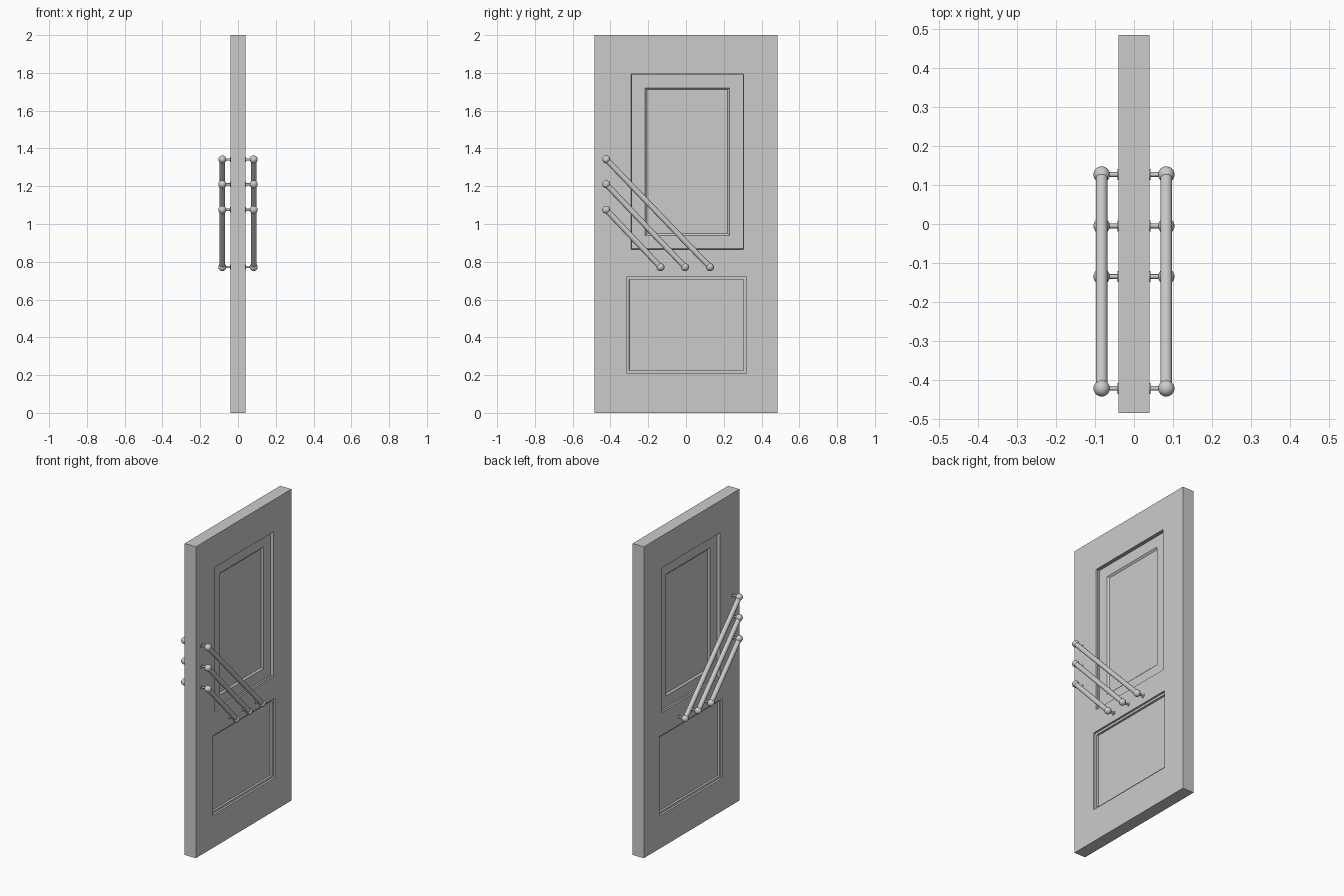
import bpy, bmesh
from mathutils import Vector

cube = bpy.data.objects.get("Cube")
if cube:
    bpy.data.objects.remove(cube, do_unlink=True)

grey = bpy.data.materials.new("plain_grey")
grey.use_nodes = True
COLOUR = (0.6, 0.6, 0.6, 1)
grey.diffuse_color = COLOUR
grey.node_tree.nodes["Principled BSDF"].inputs["Base Color"].default_value = COLOUR

HALF_THICK, HALF_WIDTH, HEIGHT = 0.04, 0.485, 2.0


def make_door(name, panels):
    """Slab with stepped recesses on both broad faces."""
    bm = bmesh.new()
    bmesh.ops.create_cube(bm, size=1)
    for v in bm.verts:
        v.co = Vector((v.co.x * 2 * HALF_THICK, v.co.y * 2 * HALF_WIDTH, (v.co.z + 0.5) * HEIGHT))
    # score the slab along every panel edge
    for y0, y1, z0, z1, _ in panels:
        cuts = [((0, y, 0), (0, 1, 0)) for y in (y0, y1)]
        cuts += [((0, 0, z), (0, 0, 1)) for z in (z0, z1)]
        for point, normal in cuts:
            geom = bm.verts[:] + bm.edges[:] + bm.faces[:]
            bmesh.ops.bisect_plane(bm, geom=geom, plane_co=point, plane_no=normal)
    # sink each panel step by step
    for y0, y1, z0, z1, steps in panels:
        for side in (-1, 1):
            inside = []
            for f in bm.faces:
                c = f.calc_center_median()
                if f.normal.x * side > 0.9 and y0 < c.y < y1 and z0 < c.z < z1:
                    inside.append(f)
            if len(inside) > 1:
                inside = bmesh.ops.dissolve_faces(bm, faces=inside)["region"]
            for width, depth in steps:
                bmesh.ops.inset_individual(bm, faces=inside, thickness=width,
                                           depth=-depth, use_even_offset=True)
    mesh = bpy.data.meshes.new(name)
    bm.to_mesh(mesh)
    bm.free()
    mesh.materials.append(grey)
    bpy.context.collection.objects.link(bpy.data.objects.new(name, mesh))


def finish(name):
    ob = bpy.context.object
    ob.name = name
    ob.data.materials.append(grey)
    bpy.ops.object.shade_smooth_by_angle()


def rod(name, a, b, radius):
    a, b = Vector(a), Vector(b)
    bpy.ops.mesh.primitive_cylinder_add(
        vertices=24, radius=radius, depth=(b - a).length, location=(a + b) / 2,
        rotation=(b - a).to_track_quat("Z", "Y").to_euler())
    finish(name)


def ball(name, centre, radius):
    bpy.ops.mesh.primitive_uv_sphere_add(segments=24, ring_count=16, radius=radius, location=centre)
    finish(name)


# door slab: y range, z range, then (inset width, extra depth) steps
WALL = 0.0005
make_door("door_slab", [
    (-0.29, 0.305, 0.865, 1.795,
     [(WALL, 0.01), (0.003, 0), (WALL, 0.01), (0.07, 0), (0.01, 0.01)]),
    (-0.315, 0.32, 0.21, 0.72,
     [(WALL, 0.012), (0.014, 0), (WALL, 0.013)]),
])

# three slanted pull bars on each side
BAR_X, EDGE_Y, LOW_Z = 0.083, -0.422, 0.772
for side, label in ((1, "left"), (-1, "right")):
    for i, (top_z, low_y) in enumerate([(1.075, -0.135), (1.21, -0.005), (1.342, 0.127)], 1):
        ends = [(side * BAR_X, EDGE_Y, top_z), (side * BAR_X, low_y, LOW_Z)]
        rod(f"{label}_bar_{i}", *ends, 0.015)
        for end, part in zip(ends, ("upper", "lower")):
            tag = f"{label}_{part}_{i}"
            _, y, z = end
            ball(f"{tag}_bar_end", end, 0.021)
            rod(f"{tag}_post", (side * 0.035, y, z), end, 0.006)
            rod(f"{tag}_rosette", (side * 0.036, y, z), (side * 0.043, y, z), 0.014)
